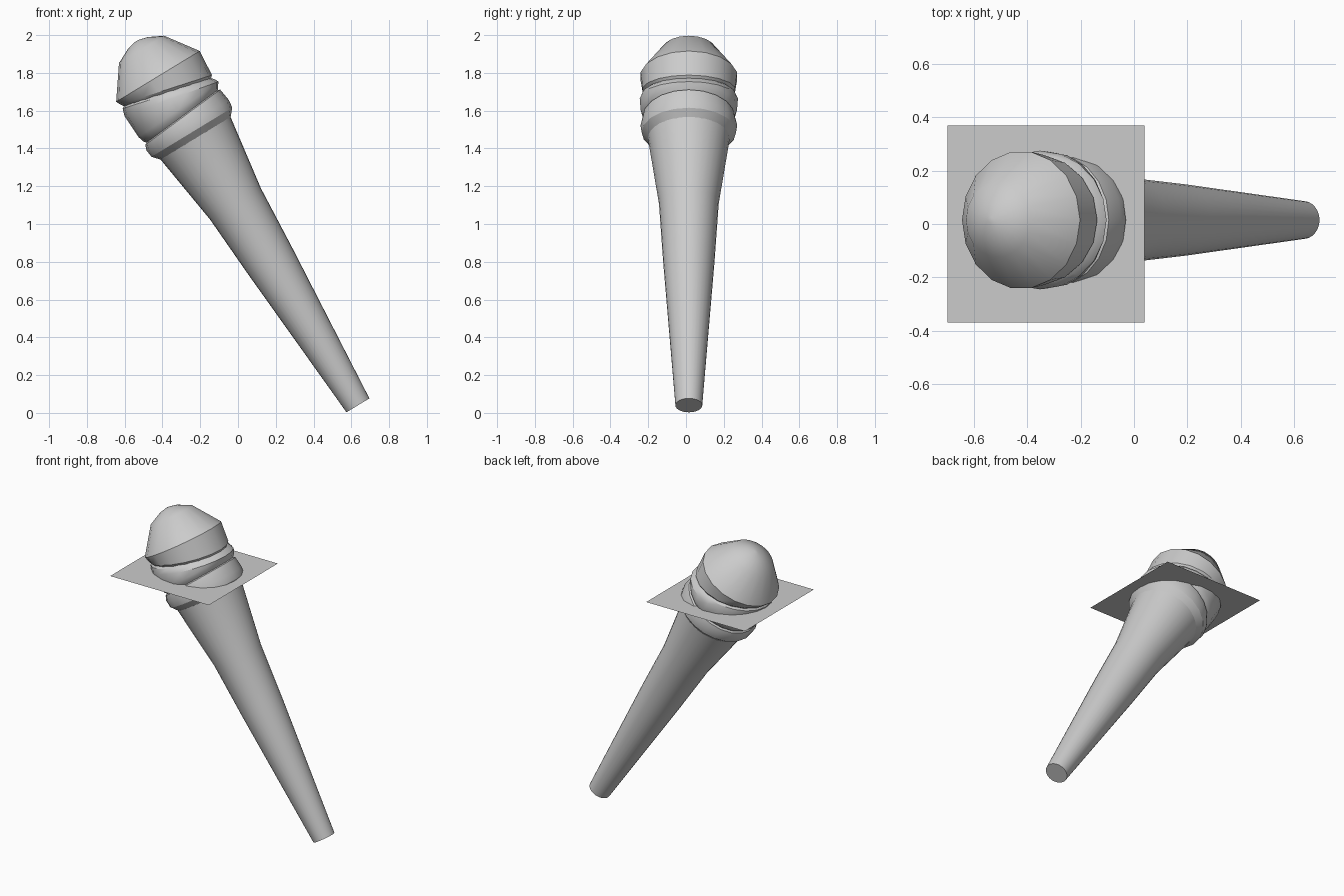
import bpy, bmesh, math
from mathutils import Matrix

cube = bpy.data.objects.get("Cube")
if cube:
    bpy.data.objects.remove(cube, do_unlink=True)

grey = bpy.data.materials.new("plain_grey")
grey.use_nodes = True
colour = (0.6, 0.6, 0.6, 1)
grey.diffuse_color = colour
grey.node_tree.nodes["Principled BSDF"].inputs["Base Color"].default_value = colour

# Shared leaning axis of the handle and head
TILT = Matrix.Translation((0.635, 0.015, 0.04)) @ Matrix.Rotation(math.radians(-31.3), 4, "Y")


def finish(name, bm):
    bmesh.ops.recalc_face_normals(bm, faces=bm.faces)
    mesh = bpy.data.meshes.new(name)
    bm.to_mesh(mesh)
    bm.free()
    mesh.materials.append(grey)
    obj = bpy.data.objects.new(name, mesh)
    bpy.context.collection.objects.link(obj)
    return obj


def lathe(name, profile, sides):
    """Turn (height, radius, slant) rings into a closed body along the tilted axis."""
    bm = bmesh.new()
    rings = []
    for height, radius, slant in profile:
        ring = []
        for i in range(sides):
            a = 2 * math.pi * i / sides
            x, y = radius * math.cos(a), radius * math.sin(a)
            ring.append(bm.verts.new((x, y, height + slant * x)))
        rings.append(ring)
    for low, high in zip(rings, rings[1:]):
        for i in range(sides):
            j = (i + 1) % sides
            bm.faces.new((low[i], low[j], high[j], high[i]))
    bm.faces.new(rings[0][::-1])
    bm.faces.new(rings[-1])
    bm.transform(TILT)
    obj = finish(name, bm)
    bpy.ops.object.select_all(action="DESELECT")
    obj.select_set(True)
    bpy.context.view_layer.objects.active = obj
    bpy.ops.object.shade_smooth_by_angle(angle=math.radians(30))
    return obj


# Tapered handle
lathe("handle", [(0, 0.071, 0), (0.89, 0.136, 0), (1.248, 0.158, 0), (1.655, 0.217, 0)], 32)

# Collar under the head
lathe("collar", [(1.652, 0.215, 0), (1.692, 0.25, 0), (1.735, 0.256, 0),
                 (1.785, 0.245, 0.09), (1.795, 0.225, 0.09)], 20)

# Middle band between two slanted grooves
lathe("middle_band", [(1.785, 0.228, 0.09), (1.805, 0.245, 0.09), (1.83, 0.255, 0.05),
                      (1.9, 0.26, -0.2), (1.93, 0.248, -0.24), (1.945, 0.23, -0.24)], 20)

# Faceted dome of the head
lathe("head_dome", [(1.935, 0.23, -0.24), (1.955, 0.248, -0.24), (2.038, 0.259, 0),
                    (2.205, 0.14, 0), (2.245, 0.06, 0), (2.257, 0.01, 0)], 18)

# Thin level sheet crossing the head
sheet = bmesh.new()
bmesh.ops.create_grid(sheet, x_segments=1, y_segments=1, size=0.37,
                      matrix=Matrix.Translation((-0.33, 0, 1.605)))
finish("level_sheet", sheet)
